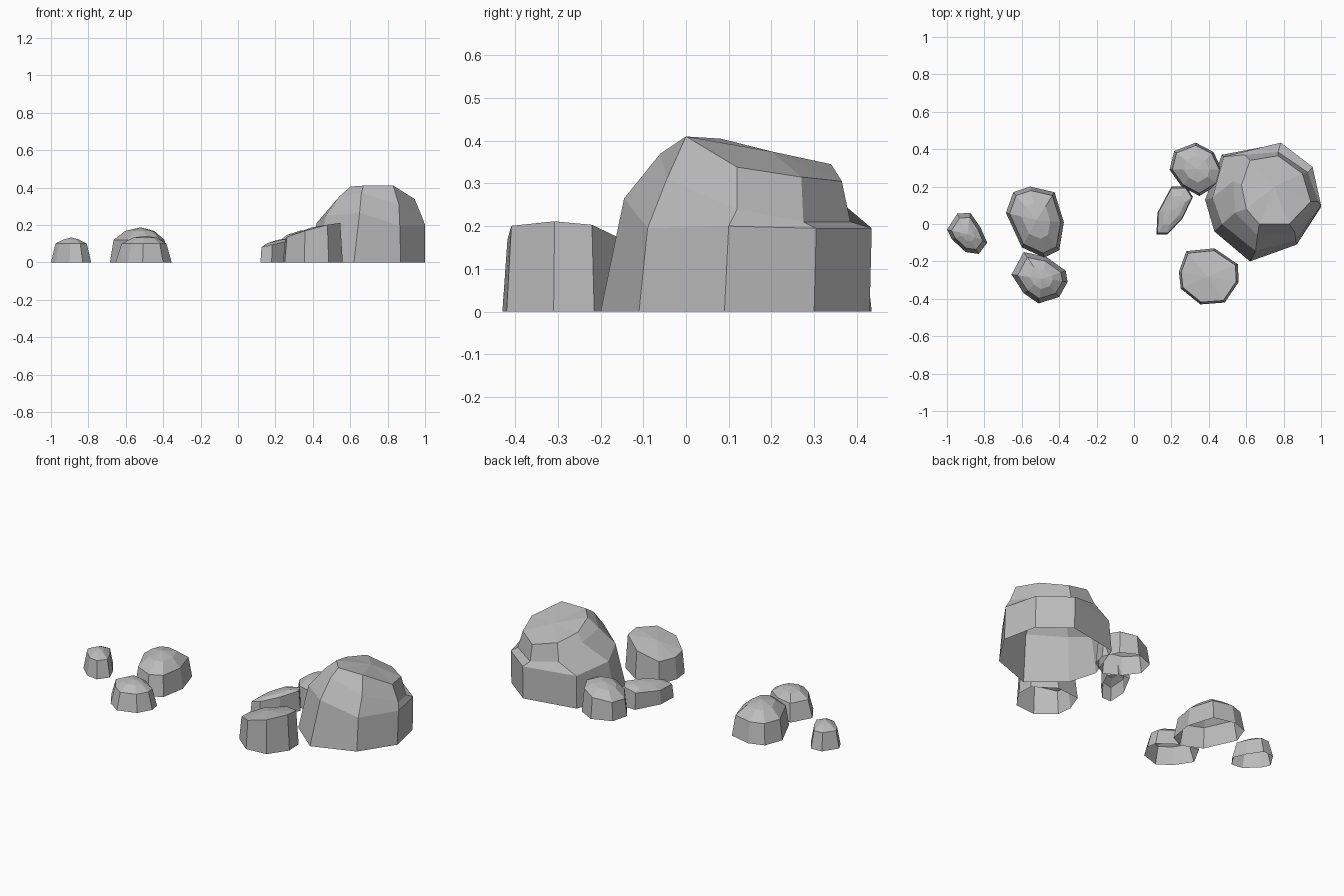
import bpy

if "Cube" in bpy.data.objects:
    bpy.data.objects.remove(bpy.data.objects["Cube"], do_unlink=True)

# One plain grey stone colour
stone = bpy.data.materials.new("stone_grey")
stone.use_nodes = True
grey = (0.5, 0.5, 0.5, 1)
stone.diffuse_color = grey
stone.node_tree.nodes["Principled BSDF"].inputs["Base Color"].default_value = grey


def loft(name, rings, apex):
    """Join clockwise rings from the ground up and close them at an apex.
    The underside stays open."""
    count = len(rings[0])
    verts = [point for ring in rings for point in ring] + [apex]
    faces = []
    for level in range(len(rings) - 1):
        low, high = level * count, (level + 1) * count
        for i in range(count):
            j = (i + 1) % count
            faces.append((low + j, low + i, high + i, high + j))
    top = (len(rings) - 1) * count
    for i in range(count):
        faces.append((top + (i + 1) % count, top + i, len(verts) - 1))
    mesh = bpy.data.meshes.new(name)
    mesh.from_pydata(verts, [], faces)
    mesh.materials.append(stone)
    rock = bpy.data.objects.new(name, mesh)
    bpy.context.collection.objects.link(rock)
    return rock


def small_rock(name, outline, levels, peak, tilt=(0, 0)):
    """Shrink a ground outline through (scale, height) levels.
    Every raised ring leans by the tilt slope."""
    cx = sum(x for x, y in outline) / len(outline)
    cy = sum(y for x, y in outline) / len(outline)
    rings = [[(x, y, 0) for x, y in outline]]
    for scale, height in levels:
        ring = []
        for x, y in outline:
            dx, dy = (x - cx) * scale, (y - cy) * scale
            ring.append((cx + dx, cy + dy, height + dx * tilt[0] + dy * tilt[1]))
        rings.append(ring)
    return loft(name, rings, (cx, cy, peak))


# Small round stone at the far right
small_rock("far_pebble",
           [(-1, -.03), (-.945, .055), (-.875, .06), (-.82, -.02),
            (-.785, -.1), (-.83, -.16), (-.9, -.15), (-.975, -.08)],
           [(.78, .1), (.38, .122)], .133)

# Oval domed stone
small_rock("oval_rock",
           [(-.685, .06), (-.645, .17), (-.555, .2), (-.425, .17),
            (-.375, .01), (-.4, -.14), (-.48, -.18), (-.6, -.125)],
           [(.88, .12), (.5, .168)], .187)

# Low stone leaning on the oval one
small_rock("low_rock",
           [(-.655, -.27), (-.59, -.15), (-.47, -.175), (-.365, -.25),
            (-.355, -.31), (-.4, -.39), (-.51, -.425), (-.59, -.37)],
           [(.8, .1), (.42, .132)], .142)

# Narrow sloping stone
small_rock("narrow_rock",
           [(.12, -.055), (.125, .06), (.2, .2), (.28, .2),
            (.315, .145), (.26, .03), (.18, -.055)],
           [(.94, .1), (.6, .115)], .12, (.22, 0))

# Round stone behind
small_rock("back_rock",
           [(.19, .29), (.215, .39), (.33, .435), (.425, .385),
            (.47, .29), (.45, .21), (.35, .15), (.255, .2)],
           [(.9, .125), (.5, .16)], .17, (.18, 0))

# Flat-topped stone in front, tilted upwards towards the boulder
small_rock("front_rock",
           [(.24, -.255), (.28, -.145), (.43, -.13), (.555, -.215),
            (.56, -.31), (.485, -.42), (.355, -.43), (.25, -.345)],
           [(.92, .168)], .187, (.27, -.08))

# Large boulder: ground ring, shoulder, ledge and sloping crown
ground = [(.47, .37, 0), (.785, .43, 0), (.955, .3, 0), (1, .09, 0),
          (.87, -.11, 0), (.62, -.2, 0), (.43, -.04, 0), (.38, .13, 0)]
shoulder = [(.48, .36, .19), (.785, .435, .195), (.955, .305, .195), (1, .1, .2),
            (.865, -.09, .195), (.65, -.145, .265), (.47, .0, .25), (.42, .14, .21)]
ledge = [(.59, .37, .25), (.77, .385, .21), (.93, .275, .21), (.985, .12, .24),
         (.86, -.045, .31), (.66, -.06, .37), (.54, .06, .35), (.53, .23, .33)]
crown = [(.62, .34, .345), (.77, .365, .305), (.9, .27, .315), (.945, .12, .338),
         (.83, .0, .41), (.67, .0, .41), (.6, .08, .405), (.575, .21, .37)]
loft("large_boulder", [ground, shoulder, ledge, crown], (.75, .2, .375))
